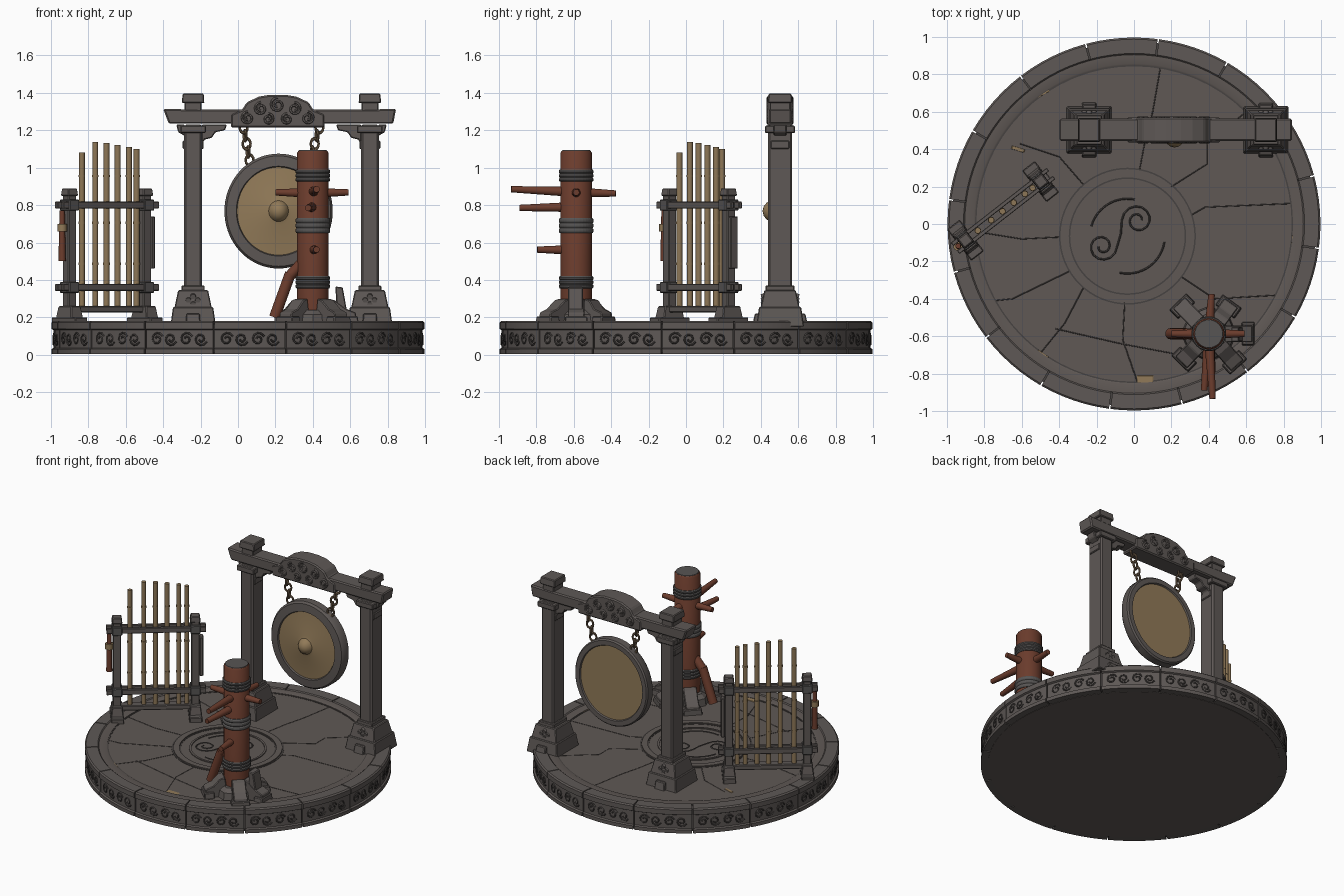
import bpy, bmesh, math
from mathutils import Matrix, Vector
from math import sin, cos, pi, radians

if "Cube" in bpy.data.objects:
    bpy.data.objects.remove(bpy.data.objects["Cube"])

def mat(name, c):
    m = bpy.data.materials.new(name)
    m.diffuse_color = (*c, 1)
    m.use_nodes = True
    m.node_tree.nodes["Principled BSDF"].inputs["Base Color"].default_value = m.diffuse_color
    return m

STONE = mat("grey stone", (0.112, 0.098, 0.092))
FLOOR = mat("floor stone", (0.115, 0.098, 0.090))
DARK = mat("dark stone", (0.062, 0.055, 0.052))
BAND = mat("band grey", (0.095, 0.09, 0.088))
WOOD = mat("red wood", (0.150, 0.046, 0.026))
GOLD = mat("dull gold", (0.285, 0.195, 0.098))
CANE = mat("bamboo", (0.27, 0.185, 0.095))
BRONZE = mat("dark bronze", (0.17, 0.115, 0.07))
I = Matrix.Identity(4)

def finish(name, bm, material, M=I, bevel=0, smooth=False):
    bmesh.ops.recalc_face_normals(bm, faces=bm.faces)
    bm.transform(M)
    me = bpy.data.meshes.new(name)
    bm.to_mesh(me)
    bm.free()
    ob = bpy.data.objects.new(name, me)
    bpy.context.collection.objects.link(ob)
    me.materials.append(material)
    if bevel:
        b = ob.modifiers.new("bevel", 'BEVEL')
        b.width, b.segments = bevel, 1
    if smooth:
        bpy.ops.object.select_all(action='DESELECT')
        ob.select_set(True)
        bpy.context.view_layer.objects.active = ob
        bpy.ops.object.shade_smooth_by_angle(angle=radians(40))
    return ob

def prism(name, prof, y0, y1, material, M=I, bevel=0.005):
    """extrude an (x, z) outline along y"""
    bm = bmesh.new()
    a = [bm.verts.new((x, y0, z)) for x, z in prof]
    b = [bm.verts.new((x, y1, z)) for x, z in prof]
    bm.faces.new(a)
    bm.faces.new(b)
    for i in range(len(a)):
        j = (i + 1) % len(a)
        bm.faces.new((a[i], a[j], b[j], b[i]))
    return finish(name, bm, material, M, bevel)

def box(name, x, y, z0, z1, sx, sy, material, M=I, top=1.0, rz=0, bevel=0.005):
    """block with half sizes sx, sy and a scaled top"""
    bm = bmesh.new()
    bmesh.ops.create_cube(bm, size=2)
    for v in bm.verts:
        k = top if v.co.z > 0 else 1
        v.co = Vector((v.co.x * sx * k, v.co.y * sy * k, z1 if v.co.z > 0 else z0))
    return finish(name, bm, material, M @ Matrix.Translation((x, y, 0)) @ Matrix.Rotation(rz, 4, 'Z'), bevel)

def lathe(name, prof, material, M=I, a0=0, a1=2 * pi, n=48, smooth=True, bevel=0):
    """turn an (r, z) outline about z; the outline is closed"""
    bm = bmesh.new()
    full = a1 - a0 > 6.28
    axis = {z: bm.verts.new((0, 0, z)) for r, z in prof if r == 0}
    rings = []
    for i in range(n if full else n + 1):
        a = a0 + (a1 - a0) * i / n
        rings.append([axis[z] if r == 0 else bm.verts.new((r * cos(a), r * sin(a), z)) for r, z in prof])
    for i in range(n):
        p, q = rings[i], rings[(i + 1) % len(rings)]
        for j in range(len(prof)):
            k = (j + 1) % len(prof)
            f = list(dict.fromkeys((p[j], p[k], q[k], q[j])))
            if len(f) > 2:
                bm.faces.new(f)
    if not full:
        bm.faces.new(rings[0])
        bm.faces.new(rings[-1])
    return finish(name, bm, material, M, bevel, smooth)

def rod(name, a, b, r0, r1, material, n=14, M=I):
    a, b = Vector(a), Vector(b)
    d = b - a
    R = M @ Matrix.Translation(a) @ d.to_track_quat('Z', 'Y').to_matrix().to_4x4()
    return lathe(name, [(0, 0), (r0, 0), (r1, d.length), (0, d.length)], material, R, n=n)

def lines(name, paths, depth, material):
    cu = bpy.data.curves.new(name, 'CURVE')
    cu.dimensions, cu.bevel_depth, cu.bevel_resolution = '3D', depth, 0
    for p in paths:
        s = cu.splines.new('POLY')
        s.points.add(len(p) - 1)
        for pt, c in zip(s.points, p):
            pt.co = (*c, 1)
    cu.materials.append(material)
    ob = bpy.data.objects.new(name, cu)
    bpy.context.collection.objects.link(ob)
    bpy.ops.object.select_all(action='DESELECT')
    ob.select_set(True)
    bpy.context.view_layer.objects.active = ob
    bpy.ops.object.convert(target='MESH')

def spiral(cx, cy, r, a, turns, n=20):
    """flat scroll curling inwards"""
    return [(cx + r * (1 - 0.75 * t / n) * cos(a + turns * 2 * pi * t / n),
             cy + r * (1 - 0.75 * t / n) * sin(a + turns * 2 * pi * t / n)) for t in range(n + 1)]

# --- round platform ---
FZ = 0.166
lathe("platform_floor", [(0, 0.003), (0.95, 0.003), (0.95, 0.1), (0.9, FZ), (0, FZ)], FLOOR, n=96)
lathe("floor_border", [(0.85, 0.15), (0.85, 0.171), (0.857, 0.174), (0.905, 0.174), (0.905, 0.15)], FLOOR, n=96)
rim = [(0.9, 0.005), (0.997, 0.005), (0.997, 0.03), (0.986, 0.036), (0.986, 0.132), (0.997, 0.138),
       (0.997, 0.172), (0.988, 0.18), (0.912, 0.18), (0.904, 0.172)]
scrolls = []
for i in range(16):
    a = radians(15 + 22.5 * i)
    lathe("rim_block", rim, STONE, a0=a + 0.004, a1=a + radians(22.5) - 0.004, n=6)
    for k, s in ((0.07, 1), (0.15, -1), (0.24, 1), (0.32, -1)):
        scrolls.append([(0.986 * cos(a + u), 0.986 * sin(a + u), v)
                        for u, v in spiral(k, 0.084, 0.036, 0.4 * s, 1.4 * s, 14)])
lines("rim_scrolls", scrolls, 0.005, DARK)
lathe("rim_joint_core", [(0.9, 0.01), (0.975, 0.01), (0.975, 0.165), (0.9, 0.165)], DARK, n=96)

# --- floor medallion and slab joints ---
MC = Matrix.Translation((-0.035, -0.065, FZ))
for r0, r1, h in ((0.315, 0.355, 0.008), (0.238, 0.252, 0.006)):
    lathe("medallion_ring", [(r0, -0.01), (r0, h), (r1, h), (r1, -0.01)], FLOOR, MC, n=64)
for r in (0.362, 0.31, 0.847):
    lathe("groove_ring", [(r - 0.004, -0.01), (r - 0.004, 0.002), (r + 0.004, 0.002), (r + 0.004, -0.01)], DARK,
          MC if r < 0.5 else Matrix.Translation((0, 0, FZ)), n=64)
swirl = [spiral(0.02, 0.02, 0.085, pi, -1.5), spiral(-0.17, -0.12, 0.08, 0, -1.5),
         [(0.02 - 0.085, 0.02), (-0.07, -0.05), (-0.09, -0.12)],
         [(-0.035 + 0.2 * cos(t / 8), -0.065 + 0.2 * sin(t / 8)) for t in range(11, 24)],
         [(-0.035 + 0.2 * cos(t / 8), -0.065 + 0.2 * sin(t / 8)) for t in range(36, 50)]]
lines("medallion_swirl", [[(x, y, FZ) for x, y in p] for p in swirl], 0.005, DARK)
joints = [[(0.14, 0.83), (0.10, 0.6), (0.06, 0.45), (0.03, 0.29)],
          [(0.85, 0.11), (0.38, 0.09), (0.31, 0.05)], [(0.39, 0.43), (0.39, 0.32), (0.2, 0.2)],
          [(-0.61, 0.43), (-0.4, 0.36), (-0.27, 0.21)], [(-0.85, -0.04), (-0.6, -0.08), (-0.4, -0.07)],
          [(-0.34, -0.25), (-0.65, -0.4), (-0.75, -0.41)], [(-0.27, -0.34), (-0.37, -0.53), (-0.5, -0.69)],
          [(-0.05, -0.42), (-0.06, -0.62), (0.02, -0.85)], [(0.25, -0.28), (0.43, -0.4), (0.77, -0.38)],
          [(-0.42, -0.56), (-0.07, -0.64), (0.25, -0.7)], [(0.39, 0.43), (0.6, 0.6)]]
lines("slab_joints", [[(x, y, FZ - 0.001) for x, y in p] for p in joints], 0.004, DARK)
for x, y, a, l, w in ((0.06, -0.83, 0.0, 0.05, 0.022), (-0.49, 0.7, 0.5, 0.045, 0.012), (-0.77, -0.41, -1.1, 0.04, 0.012),
                      (-0.49, -0.7, -0.6, 0.04, 0.012), (0.85, -0.1, 1.5, 0.06, 0.008), (0.2, 0.84, -0.2, 0.06, 0.008),
                      (-0.62, 0.4, -0.3, 0.04, 0.01), (0.52, -0.68, 0.6, 0.03, 0.01)):
    box("gold_floor_chip", x, y, FZ - 0.003, FZ + 0.003, l, w, GOLD, rz=a, top=0.8, bevel=0)

# --- gong frame ---
GX, GY = 0.232, 0.503
for s, px in ((-1, -0.24), (1, 0.705)):
    box("post_plinth", px, GY, 0.15, 0.255, 0.122, 0.128, STONE, top=0.88)
    box("post_plinth_tab", px, GY, 0.15, 0.22, 0.04, 0.15, STONE, top=0.9)
    box("post_foot", px, GY, 0.25, 0.345, 0.1, 0.105, STONE, top=0.8)
    box("post_foot_collar", px, GY, 0.34, 0.37, 0.062, 0.078, STONE)
    for f in (-1, 1):
        for dx, dz in ((0, 0.02), (0, -0.02), (0.025, 0), (-0.025, 0)):
            rod("foot_rosette", (px + dx, GY + f * 0.08, 0.295 + dz), (px + dx, GY + f * 0.101, 0.29 + dz), 0.016, 0.014, STONE, 10)
    box("post_shaft", px, GY, 0.36, 1.23, 0.048, 0.065, STONE, bevel=0.01)
    box("post_collar", px, GY, 1.185, 1.225, 0.068, 0.08, STONE)
    box("post_peg", px, GY, 1.1, 1.145, 0.056, 0.05, STONE)
    box("post_neck", px, GY, 1.3, 1.35, 0.045, 0.055, STONE)
    box("post_cap", px, GY, 1.345, 1.396, 0.06, 0.065, STONE, top=0.94)
    # stepped bracket under the beam, on the inner side
    q = [(0.045, 1.23), (0.18, 1.23), (0.17, 1.2), (0.12, 1.19), (0.10, 1.16), (0.06, 1.15), (0.045, 1.11)]
    prism("beam_bracket", [(px - s * x, z) for x, z in q], GY - 0.035, GY + 0.035, STONE)
    prism("beam_bracket_outer", [(px + s * x, z) for x, z in ((0.045, 1.23), (0.09, 1.23), (0.08, 1.19), (0.045, 1.17))],
          GY - 0.035, GY + 0.035, STONE)
prism("cross_beam", [(-0.37, 1.235), (0.83, 1.235), (0.845, 1.315), (0.67, 1.31), (-0.21, 1.31), (-0.4, 1.315)],
      GY - 0.06, GY + 0.06, STONE, bevel=0.008)
hump = [(0.25, 1.215), (0.25, 1.285), (0.19, 1.31), (0.165, 1.35), (0.1, 1.38), (0.04, 1.39)]
hump += [(-x, z) for x, z in reversed(hump)]
prism("beam_crest", [(0.212 + x, z) for x, z in hump], GY - 0.066, GY + 0.066, STONE, bevel=0.008)
crest = [(-0.16, 1.265, 0.035, 1), (-0.09, 1.315, 0.035, 1), (0, 1.335, 0.04, 1), (0.09, 1.315, 0.035, -1),
         (0.16, 1.265, 0.035, -1), (-0.05, 1.26, 0.03, -1), (0.05, 1.26, 0.03, 1)]
lines("crest_scrolls", [[(0.212 + u, GY + f * 0.066, v) for u, v in spiral(x, z, r, pi / 2, 1.5 * d)]
                        for x, z, r, d in crest for f in (-1, 1)], 0.006, STONE)

# --- gong: grey rim, gold face and boss ---
MG = Matrix.Translation((0.217, GY, 0.768)) @ Matrix.Rotation(pi / 2, 4, 'X') @ Matrix.Diagonal((0.943, 1, 1, 1))
gong = lathe("gong", [(0, 0.094), (0.025, 0.088), (0.045, 0.072), (0.056, 0.05), (0.075, 0.045), (0.235, 0.03), (0.24, 0.04),
                      (0.295, 0.036), (0.307, 0.022), (0.307, -0.03), (0.298, -0.04), (0.265, -0.04), (0.26, -0.03), (0, -0.03)],
             STONE, MG, n=72)
gong.data.materials.append(GOLD)
inv = MG.inverted()
for p in gong.data.polygons:
    c = inv @ p.center
    if math.hypot(c.x, c.y) < (0.237 if c.z > 0 else 0.258):
        p.material_index = 1
for x0, z0, x1, z1 in ((0.03, 1.215, 0.062, 1.04), (0.435, 1.215, 0.385, 1.04)):
    for i in range(5):
        t = i / 4
        bpy.ops.mesh.primitive_torus_add(major_radius=0.022, minor_radius=0.007, major_segments=14, minor_segments=6,
                                         location=(x0 + (x1 - x0) * t, GY, z0 + (z1 - z0) * t),
                                         rotation=(pi / 2, 0, pi / 2 * (i % 2) + 0.3))
        link = bpy.context.object
        link.name = "chain_link"
        link.scale.y = 1.3
        link.data.materials.append(BRONZE)

# --- bamboo rack ---
MR = Matrix.Translation((-0.70, 0.07, 0)) @ Matrix.Rotation(radians(38), 4, 'Z')
for s in (-1, 1):
    x = s * 0.255
    box("rack_foot", x, 0, 0.15, 0.2, 0.042, 0.105, STONE, MR)
    box("rack_foot_block", x, 0, 0.19, 0.26, 0.042, 0.07, STONE, MR, top=0.8)
    box("rack_post", x, 0, 0.2, 0.86, 0.027, 0.027, STONE, MR)
    box("rack_post_cap", x, 0, 0.85, 0.89, 0.035, 0.035, STONE, MR, top=0.85)
    for z in (0.36, 0.80):
        box("rack_lashing", x, 0, z - 0.03, z + 0.03, 0.033, 0.045, BAND, MR)
for z in (0.36, 0.80):
    for s in (-1, 1):
        box("rack_rail", 0, s * 0.027, z - 0.018, z + 0.018, 0.325, 0.011, STONE, MR, bevel=0.003)
box("rack_sill", 0, 0, 0.225, 0.26, 0.25, 0.03, STONE, MR)
for x, h in ((-0.171, 1.08), (-0.08, 1.137), (-0.004, 1.132), (0.072, 1.122), (0.148, 1.112), (0.2, 1.10)):
    rod("bamboo_pole", (x, 0, 0.25), (x, 0, h), 0.016, 0.016, CANE, 12, MR)
    for z in (0.48, 0.7, 0.95):
        rod("bamboo_node", (x, 0, z), (x, 0, z + 0.012), 0.018, 0.018, CANE, 12, MR)
rod("hanging_mallet", (-0.305, 0, 0.5), (-0.305, 0, 0.77), 0.02, 0.014, WOOD, 12, MR)
rod("mallet_ring", (-0.305, 0, 0.66), (-0.305, 0, 0.70), 0.026, 0.026, GOLD, 12, MR)
box("rack_side_plate", 0.295, 0, 0.46, 0.74, 0.013, 0.025, STONE, MR)

# --- wooden training post ---
DX, DY = 0.40, -0.587
MD = Matrix.Translation((DX, DY, 0))
lathe("training_post", [(0, 0.17), (0.084, 0.17), (0.084, 1.08), (0.077, 1.09), (0, 1.09)], WOOD, MD, n=32)
lathe("training_post_top", [(0, 1.085), (0.078, 1.085), (0.074, 1.094), (0, 1.094)], BAND, MD, n=32)
for z0, z1 in ((0.925, 0.99), (0.65, 0.73), (0.355, 0.42)):
    h = (z1 - z0) / 3
    prof = [(0.08, z0)] + [(r, z0 + h * (k + t)) for k in range(3) for r, t in ((0.088, 0), (0.093, 0.3), (0.093, 0.7))]
    lathe("post_band", prof + [(0.088, z1), (0.08, z1)], BAND, MD, n=32, smooth=False)
arms = [((0.59, DY, 0.868), 0.865), ((0.20, DY, 0.868), 0.865), ((0.42, -0.935, 0.885), 0.87),
        ((0.415, -0.375, 0.862), 0.868), ((0.375, -0.89, 0.785), 0.79), ((0.42, -0.795, 0.562), 0.56)]
for end, z in arms:
    rod("striking_arm", (DX, DY, z), end, 0.028, 0.017, WOOD)
rod("post_leg_thigh", (0.36, DY, 0.51), (0.275, DY, 0.42), 0.03, 0.029, WOOD)
rod("post_leg_shin", (0.28, DY, 0.435), (0.195, DY, 0.2), 0.03, 0.03, WOOD)
lathe("post_socket", [(0, 0.15), (0.15, 0.15), (0.14, 0.215), (0.11, 0.24), (0, 0.24)], STONE, MD, n=8, smooth=False)
for a, r in ((134, 0.235), (0, 0.24), (226, 0.22), (-48, 0.235), (54, 0.21)):
    M = MD @ Matrix.Rotation(radians(a), 4, 'Z')
    prism("socket_buttress", [(0.06, 0.15), (r, 0.15), (r - 0.01, 0.225), (r - 0.06, 0.245), (0.12, 0.29), (0.085, 0.3)],
          -0.045, 0.045, STONE, M)
    box("buttress_stone", r - 0.03, 0, 0.15, 0.205, 0.035, 0.065, STONE, M, top=0.9)
prism("leaning_stone", [(0.53, 0.22), (0.585, 0.22), (0.56, 0.36), (0.52, 0.365)], -0.63, -0.55, STONE)
